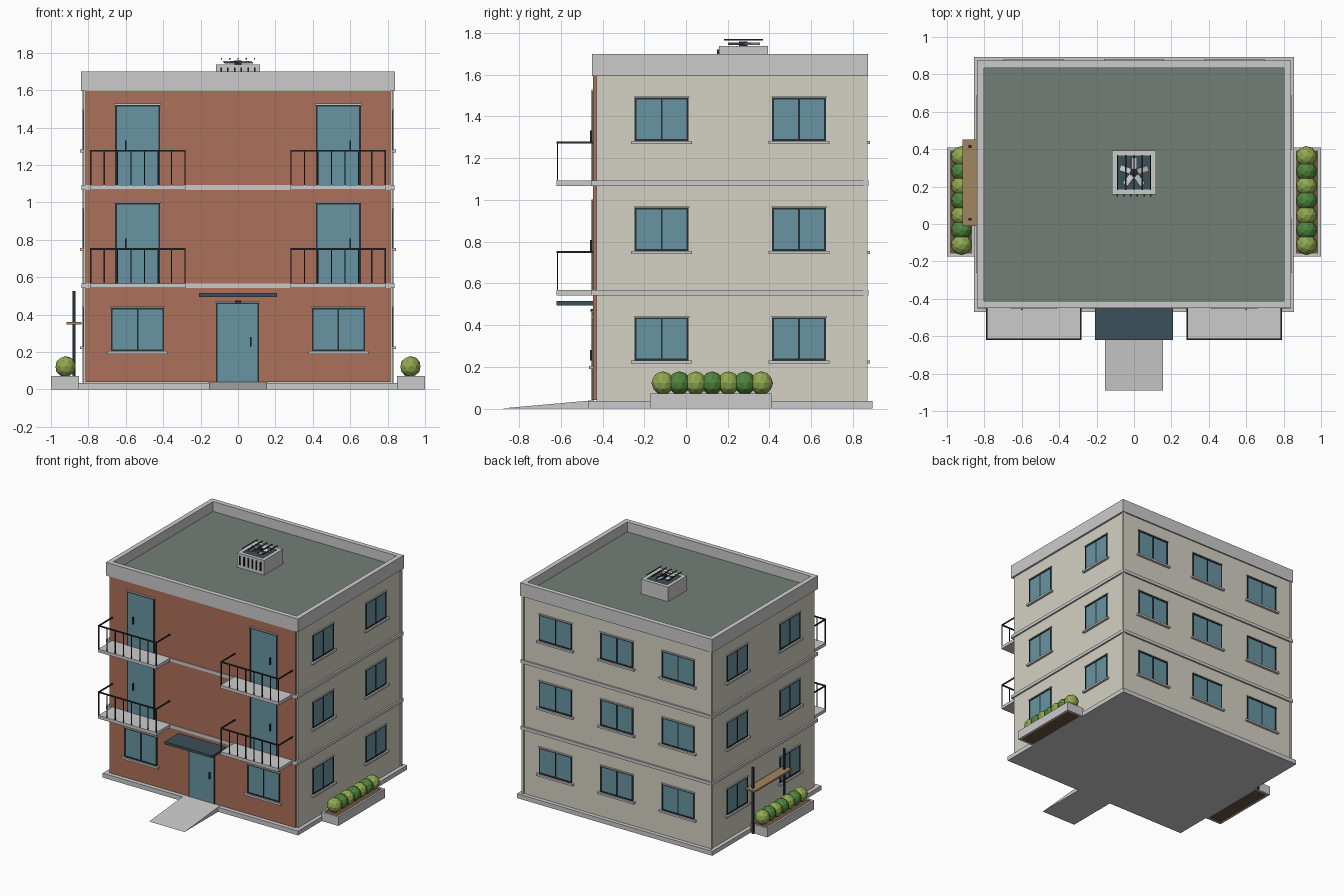
import bpy, bmesh, math
from mathutils import Matrix

if "Cube" in bpy.data.objects:
    bpy.data.objects.remove(bpy.data.objects["Cube"])


def mat(name, r, g, b):
    m = bpy.data.materials.new(name)
    m.diffuse_color = (r, g, b, 1)
    m.use_nodes = True
    m.node_tree.nodes["Principled BSDF"].inputs["Base Color"].default_value = m.diffuse_color
    return m


BRICK = mat("brick", 0.42, 0.16, 0.10)
PLASTER = mat("plaster", 0.66, 0.64, 0.55)
ROOF = mat("roof_felt", 0.17, 0.21, 0.18)
GLASS = mat("glass", 0.14, 0.30, 0.36)
DARK = mat("dark_metal", 0.02, 0.03, 0.035)
CANOPY = mat("canopy_slate", 0.045, 0.08, 0.10)
WOOD = mat("wood", 0.36, 0.24, 0.12)
SOIL = mat("soil", 0.15, 0.09, 0.05)
LEAF = [mat("leaf_light", 0.28, 0.40, 0.08), mat("leaf_dark", 0.08, 0.24, 0.05)]


def finish(name, bm, material):
    me = bpy.data.meshes.new(name)
    bm.to_mesh(me)
    bm.free()
    if material:
        me.materials.append(material)
    ob = bpy.data.objects.new(name, me)
    bpy.context.collection.objects.link(ob)
    return ob


def boxes(name, items, material=None):
    """One object made of boxes given as (x0, x1, y0, y1, z0, z1)."""
    bm = bmesh.new()
    for x0, x1, y0, y1, z0, z1 in items:
        c = Matrix.Translation(((x0 + x1) / 2, (y0 + y1) / 2, (z0 + z1) / 2))
        s = Matrix.Diagonal((abs(x1 - x0), abs(y1 - y0), abs(z1 - z0), 1))
        bmesh.ops.create_cube(bm, size=1, matrix=c @ s)
    return finish(name, bm, material)


def ring(x, y0, y1, t, z0, z1):
    """Four boxes forming a rectangular rim, symmetric in x."""
    return [(-x, x, y0, y0 + t, z0, z1), (-x, x, y1 - t, y1, z0, z1),
            (-x, -x + t, y0 + t, y1 - t, z0, z1), (x - t, x, y0 + t, y1 - t, z0, z1)]


# wall planes: box across u, out from the wall d0..d1
WX, YF, YB = 0.825, -0.445, 0.862


def on_wall(side, u0, u1, d0, d1, z0, z1):
    if side == "front":
        return (u0, u1, YF - d1, YF - d0, z0, z1)
    if side == "back":
        return (u0, u1, YB + d0, YB + d1, z0, z1)
    if side == "right":
        return (WX + d0, WX + d1, u0, u1, z0, z1)
    return (-WX - d1, -WX - d0, u0, u1, z0, z1)


def framed(side, label, u, w, z0, z1, mullion):
    h, t = w / 2, 0.009
    def W(*a):
        return on_wall(side, *a)
    boxes(label + "_glass", [W(u - h, u + h, -0.004, 0.003, z0, z1)], GLASS)
    bars = [W(u - h, u - h + t, -0.004, 0.007, z0, z1), W(u + h - t, u + h, -0.004, 0.007, z0, z1),
            W(u - h, u + h, -0.004, 0.007, z1 - t, z1)]
    if mullion:
        bars += [W(u - 0.004, u + 0.004, -0.004, 0.006, z0, z1), W(u - h, u + h, -0.004, 0.007, z0, z0 + t)]
        boxes(label + "_sill", [W(u - h - 0.017, u + h + 0.017, -0.004, 0.02, z0 - 0.015, z0)])
    boxes(label + "_frame", bars, DARK)
    boxes(label + "_lintel", [W(u - h - 0.004, u + h + 0.004, -0.004, 0.009, z1, z1 + 0.006)])


# main body
boxes("base_slab", [(-0.855, 0.855, -0.47, 0.893, 0, 0.035)])
boxes("walls", [(-WX, WX, -0.43, YB, 0.03, 1.62)], PLASTER)
boxes("brick_front", [(-0.815, 0.815, YF, -0.425, 0.04, 1.6)], BRICK)
boxes("corner_trim", [(s * 0.812, s * 0.832, 0.85, 0.869, 0.035, 1.6) for s in (-1, 1)], PLASTER)
boxes("floor_bands", [(-0.838, 0.838, -0.452, 0.875, z, z + 0.025) for z in (0.542, 1.067)])
boxes("parapet", ring(0.84, -0.45, 0.873, 0.038, 1.595, 1.70))
boxes("roof_deck", [(-0.803, 0.803, -0.413, 0.836, 1.60, 1.622)], ROOF)

# entrance ramp
bm = bmesh.new()
for x in (-0.155, 0.155):
    for p in ((-0.89, 0), (-0.44, 0), (-0.44, 0.04)):
        bm.verts.new((x, *p))
bmesh.ops.convex_hull(bm, input=bm.verts)
finish("ramp", bm, None)

# windows
ROWS = [(0.23, 0.437), (0.755, 0.963), (1.282, 1.49)]
for i, (z0, z1) in enumerate(ROWS):
    for side in ("left", "right"):
        for j, y in enumerate((-0.117, 0.542)):
            framed(side, f"window_{side}_{i}{j}", y, 0.258, z0, z1, True)
    for j, x in enumerate((-0.537, 0, 0.537)):
        framed("back", f"window_back_{i}{j}", x, 0.285, z0, z1, True)
for j, x in enumerate((-0.537, 0.537)):
    framed("front", f"window_front_{j}", x, 0.285, 0.205, 0.437, True)

# entrance door, canopy and lamp
framed("front", "entrance_door", -0.003, 0.23, 0.04, 0.465, False)
boxes("entrance_handle", [on_wall("front", 0.063, 0.071, 0, 0.016, 0.23, 0.28)], DARK)
boxes("entrance_lamp", [on_wall("front", -0.015, 0.015, 0, 0.012, 0.465, 0.476)], DARK)
boxes("canopy", [(-0.208, 0.208, -0.62, -0.44, 0.495, 0.515)], CANOPY)

# balconies with doors and railings
for f, z in enumerate((0.567, 1.092)):
    for s in (-1, 1):
        n = f"{'left' if s < 0 else 'right'}_{f}"
        framed("front", "balcony_door_" + n, s * 0.537, 0.24, z, z + 0.43, False)
        hx = s * 0.6
        boxes("balcony_handle_" + n, [on_wall("front", hx - 0.004, hx + 0.004, 0, 0.016, z + 0.185, z + 0.24)], DARK)
        boxes("balcony_slab_" + n, [(s * 0.28, s * 0.79, -0.62, -0.44, z - 0.025, z)])
        a, b, r = 0.284, 0.787, 0.004
        zt = z + 0.188
        rail = [(s * (a - r), s * (b + r), -0.621, -0.612, zt - 0.009, zt)]
        rail += [(s * e - r, s * e + r, -0.621, YF, zt - 0.009, zt) for e in (a, b)]
        for k in range(8):
            x = s * (a + (b - a) * k / 7)
            rail.append((x - 0.003, x + 0.003, -0.619, -0.613, z - 0.005, zt - 0.002))
        boxes("railing_" + n, rail, DARK)

# planters with round bushes
for s in (-1, 1):
    n = "left" if s < 0 else "right"
    x0, x1, y0, y1, t = 0.85, 1.0, -0.173, 0.41, 0.016
    boxes("planter_" + n, [
        (s * x0, s * (x0 + t), y0, y1, 0, 0.072), (s * (x1 - t), s * x1, y0, y1, 0, 0.072),
        (s * (x0 + t), s * (x1 - t), y0, y0 + t, 0, 0.072), (s * (x0 + t), s * (x1 - t), y1 - t, y1, 0, 0.072)])
    boxes("soil_" + n, [(s * (x0 + t), s * (x1 - t), y0 + t, y1 - t, 0, 0.064)], SOIL)
    for c in (0, 1):
        bm = bmesh.new()
        for k in range(c, 7, 2):
            bmesh.ops.create_icosphere(bm, subdivisions=2, radius=0.056,
                                       matrix=Matrix.Translation((s * 0.922, -0.11 + k * 0.0785, 0.122)))
        finish(f"bushes_{n}_{c}", bm, LEAF[c])

# plank on two posts, left side
boxes("side_posts", [(-0.885, -0.87, y - 0.0075, y + 0.0075, 0, 0.525) for y in (0.025, 0.415)], DARK)
boxes("side_plank", [(-0.917, -0.838, -0.012, 0.452, 0.347, 0.36)], WOOD)

# roof vent: housing, slots, fan and guard bars
VY = 0.275
boxes("vent_housing", ring(0.118, VY - 0.118, VY + 0.118, 0.028, 1.62, 1.738))
boxes("vent_inside", [(-0.092, 0.092, VY - 0.092, VY + 0.092, 1.62, 1.733)], CANOPY)
boxes("vent_slots", [(x - 0.004, x + 0.004, 0.148, 0.16, 1.65, 1.72)
                     for x in [-0.09 + 0.036 * i for i in range(6)]], DARK)
bm = bmesh.new()
for k in range(5):
    m = (Matrix.Translation((0, VY, 1.749)) @ Matrix.Rotation(k * math.tau / 5 + 0.3, 4, "Z")
         @ Matrix.Translation((0.05, 0, 0)) @ Matrix.Rotation(0.25, 4, "X")
         @ Matrix.Diagonal((0.06, 0.032, 0.004, 1)))
    bmesh.ops.create_cube(bm, size=1, matrix=m)
finish("fan_blades", bm, None)
bm = bmesh.new()
bmesh.ops.create_cone(bm, cap_ends=True, segments=12, radius1=0.02, radius2=0.02, depth=0.027,
                      matrix=Matrix.Translation((0, VY, 1.746)))
finish("fan_hub", bm, DARK)
boxes("guard_bars", [(x - 0.003, x + 0.003, VY - 0.093, VY + 0.093, 1.765, 1.771)
                     for x in (-0.088, -0.044, 0, 0.044, 0.088)], DARK)
